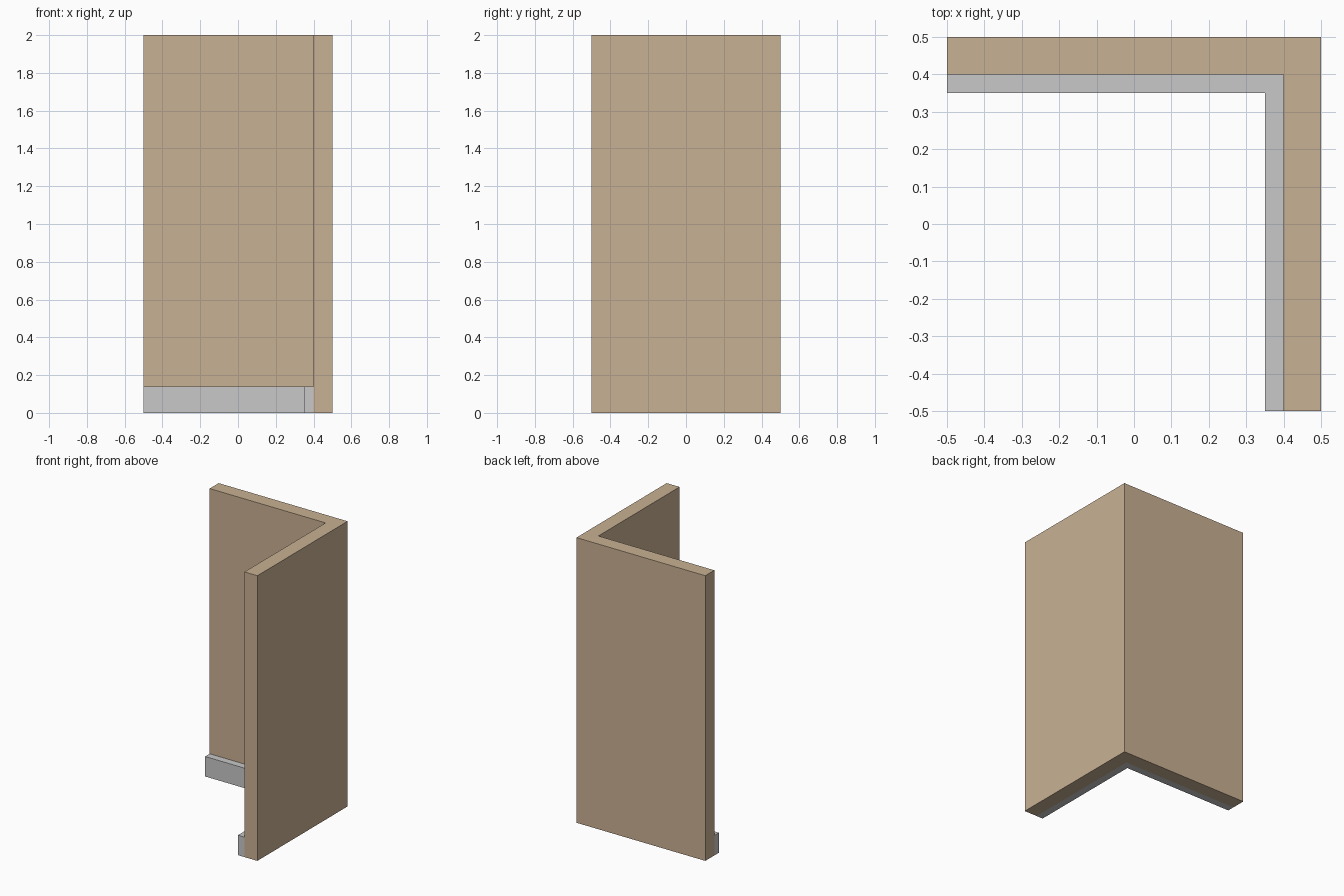
import bpy
import bmesh

cube = bpy.data.objects.get("Cube")
if cube:
    bpy.data.objects.remove(cube, do_unlink=True)


def make_material(name, colour):
    mat = bpy.data.materials.new(name)
    mat.use_nodes = True
    mat.diffuse_color = colour
    mat.node_tree.nodes["Principled BSDF"].inputs["Base Color"].default_value = colour
    return mat


def corner_strip(name, outer, thickness, height, mat):
    """Extrude an L-shaped footprint whose outer corner is at (outer, outer)."""
    end = -0.5
    inner = outer - thickness
    outline = [(end, outer), (end, inner), (inner, inner),
               (inner, end), (outer, end), (outer, outer)]
    bm = bmesh.new()
    base = bm.faces.new([bm.verts.new((x, y, 0)) for x, y in outline])
    top = bmesh.ops.extrude_face_region(bm, geom=[base])["geom"]
    verts = [v for v in top if isinstance(v, bmesh.types.BMVert)]
    bmesh.ops.translate(bm, verts=verts, vec=(0, 0, height))
    bmesh.ops.recalc_face_normals(bm, faces=bm.faces)
    mesh = bpy.data.meshes.new(name)
    bm.to_mesh(mesh)
    bm.free()
    mesh.materials.append(mat)
    obj = bpy.data.objects.new(name, mesh)
    bpy.context.collection.objects.link(obj)
    return obj


tan = make_material("tan plaster", (0.584, 0.440, 0.292, 1))
grey = make_material("light grey trim", (0.58, 0.58, 0.58, 1))

# Corner wall and the skirting along its inner side
corner_strip("corner_wall", 0.5, 0.1, 2.0, tan)
corner_strip("skirting_board", 0.4, 0.05, 0.14, grey)
